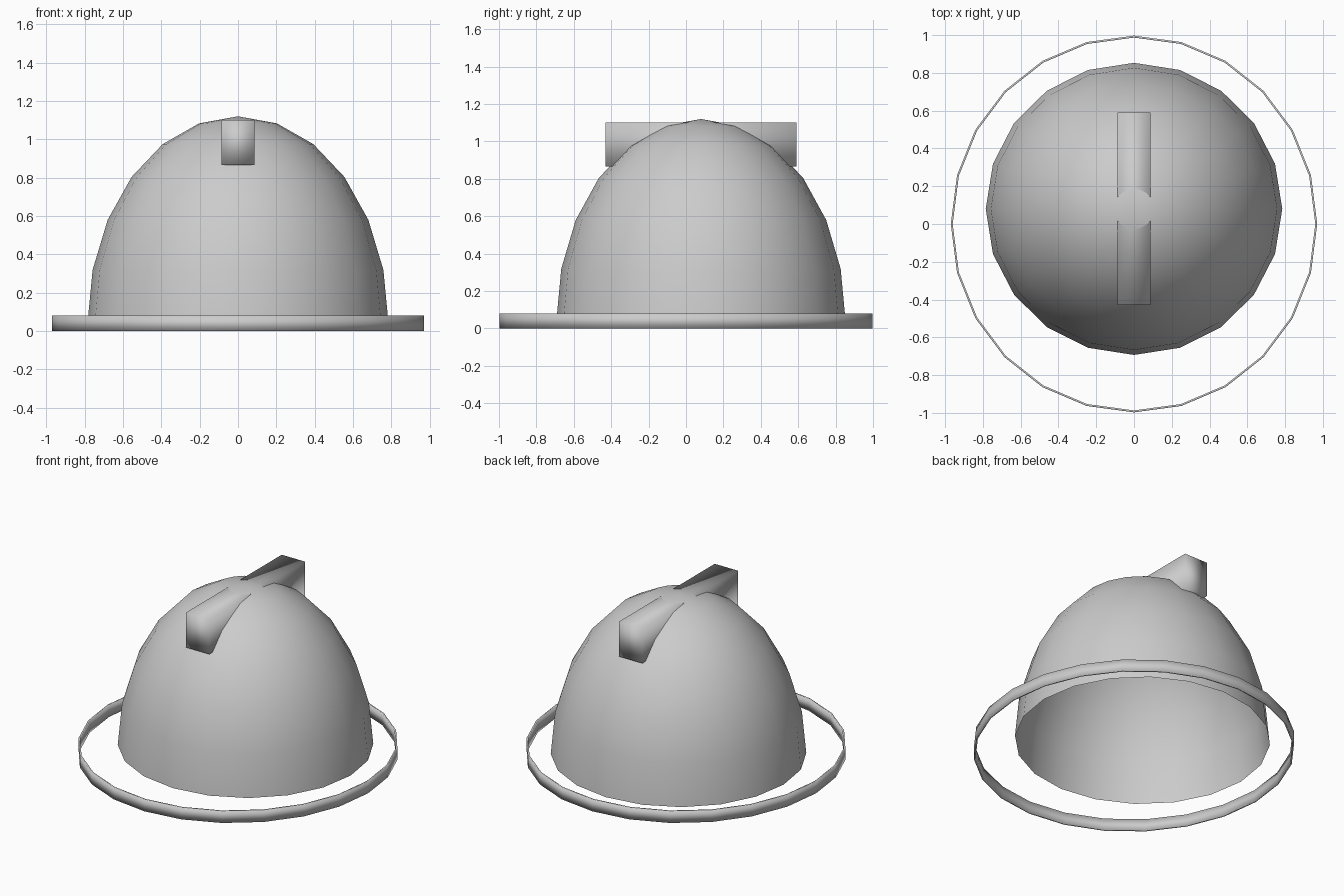
import bpy, bmesh, math

if "Cube" in bpy.data.objects:
    bpy.data.objects.remove(bpy.data.objects["Cube"])

grey = bpy.data.materials.new("light_grey")
grey.diffuse_color = (0.6, 0.6, 0.6, 1)
grey.use_nodes = True
grey.node_tree.nodes["Principled BSDF"].inputs["Base Color"].default_value = grey.diffuse_color


def finish(name, bm):
    """Turn a bmesh into a smooth shaded grey object."""
    bmesh.ops.recalc_face_normals(bm, faces=bm.faces)
    mesh = bpy.data.meshes.new(name)
    bm.to_mesh(mesh)
    bm.free()
    mesh.materials.append(grey)
    mesh.shade_smooth()
    obj = bpy.data.objects.new(name, mesh)
    bpy.context.collection.objects.link(obj)
    return obj


def lathe(bm, profile, sides, y_scale=1.0, y_shift=0.0, closed=False):
    """Sweep (radius, height) points around z, with a vertex on the y axis."""
    rings = []
    for r, z in profile:
        rings.append([bm.verts.new((r * math.sin(a), r * y_scale * math.cos(a) + y_shift, z))
                      for a in (i * math.tau / sides for i in range(sides))])
    pairs = list(zip(rings, rings[1:]))
    if closed:
        pairs.append((rings[-1], rings[0]))
    for lo, hi in pairs:
        for i in range(sides):
            j = (i + 1) % sides
            bm.faces.new((lo[i], lo[j], hi[j], hi[i]))
    return rings


# Dome: open half ellipsoid, 20 sides, 15 degree rings
BASE, HEIGHT, RADIUS, SHIFT = 0.04, 1.08, 0.785, 0.08
bm = bmesh.new()
steps = [math.radians(15 * k) for k in range(6)]
rings = lathe(bm, [(RADIUS * math.cos(a), BASE + HEIGHT * math.sin(a)) for a in steps],
              20, y_scale=0.985, y_shift=SHIFT)
apex = bm.verts.new((0, SHIFT, BASE + HEIGHT))
for i in range(20):
    bm.faces.new((rings[-1][i], rings[-1][(i + 1) % 20], apex))
finish("dome", bm)

# Thin floating hoop around the foot of the dome
bm = bmesh.new()
lathe(bm, [(0.97, 0), (0.97, 0.08), (0.96, 0.08), (0.96, 0)], 24,
      y_scale=1.028, closed=True)
finish("hoop", bm)

# Crest bar running front to back through the crown
bm = bmesh.new()
bmesh.ops.create_cube(bm, size=1)
for v in bm.verts:
    v.co = (v.co.x * 0.174, v.co.y * 1.02 + SHIFT, v.co.z * 0.235 + 0.983)
finish("crest_bar", bm)
